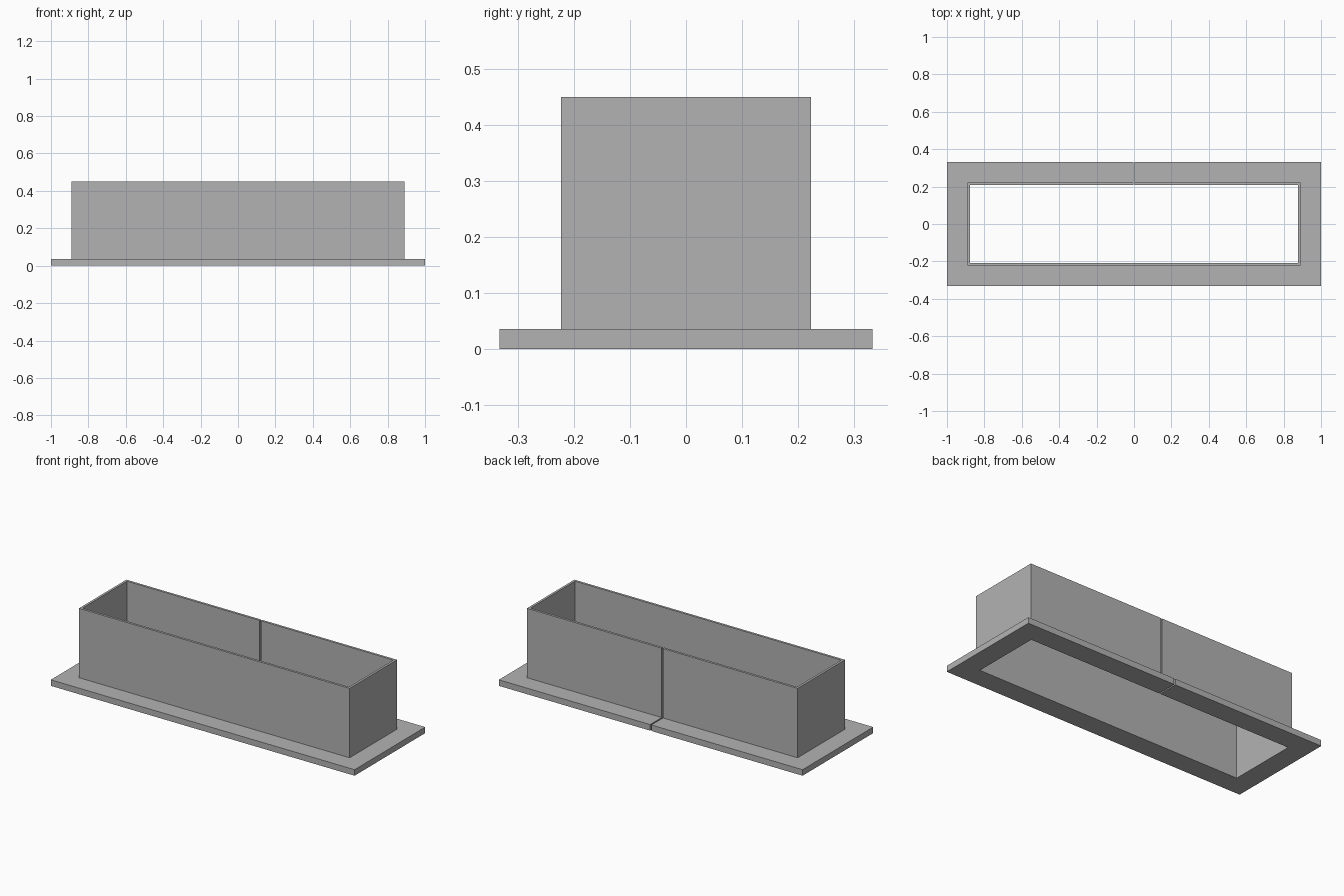
import bpy
import bmesh

if "Cube" in bpy.data.objects:
    bpy.data.objects.remove(bpy.data.objects["Cube"], do_unlink=True)

# Overall sizes
HALF_X, HALF_Y = 0.877, 0.209   # half size of the opening
WALL, FLANGE = 0.014, 0.123     # thickness and reach outward from the opening
FLANGE_TOP, HEIGHT = 0.036, 0.449
GAP = 0.004                     # half width of the slit at the back

# Single flat colour
grey = bpy.data.materials.new("light_grey")
grey.use_nodes = True
colour = (0.45, 0.45, 0.45, 1)
grey.diffuse_color = colour
grey.node_tree.nodes["Principled BSDF"].inputs["Base Color"].default_value = colour

# L-shaped section: outward offset, height
section = [(0, 0), (FLANGE, 0), (FLANGE, FLANGE_TOP),
           (WALL, FLANGE_TOP), (WALL, HEIGHT), (0, HEIGHT)]


def station(sx, sy, point):
    """Mitred section point at a corner, or at a slit end."""
    offset, z = point
    x = sx * GAP if abs(sx) < 1 else sx * (HALF_X + offset)
    return (x, sy * (HALF_Y + offset), z)


def slit_end(side, point):
    offset, z = point
    return (side * GAP, HALF_Y + offset, z)


# Sweep the section round the rectangle, from one slit end to the other
bm = bmesh.new()
corners = [(1, 1), (1, -1), (-1, -1), (-1, 1)]
rings = [[slit_end(1, p) for p in section]]
rings += [[station(sx, sy, p) for p in section] for sx, sy in corners]
rings.append([slit_end(-1, p) for p in section])
rings = [[bm.verts.new(co) for co in ring] for ring in rings]

for a, b in zip(rings, rings[1:]):
    for i in range(len(section)):
        j = (i + 1) % len(section)
        bm.faces.new((a[i], a[j], b[j], b[i]))
bm.faces.new(rings[0])
bm.faces.new(rings[-1])
bmesh.ops.recalc_face_normals(bm, faces=bm.faces)

mesh = bpy.data.meshes.new("flanged_frame")
bm.to_mesh(mesh)
bm.free()
mesh.materials.append(grey)
frame = bpy.data.objects.new("flanged_frame", mesh)
bpy.context.collection.objects.link(frame)
